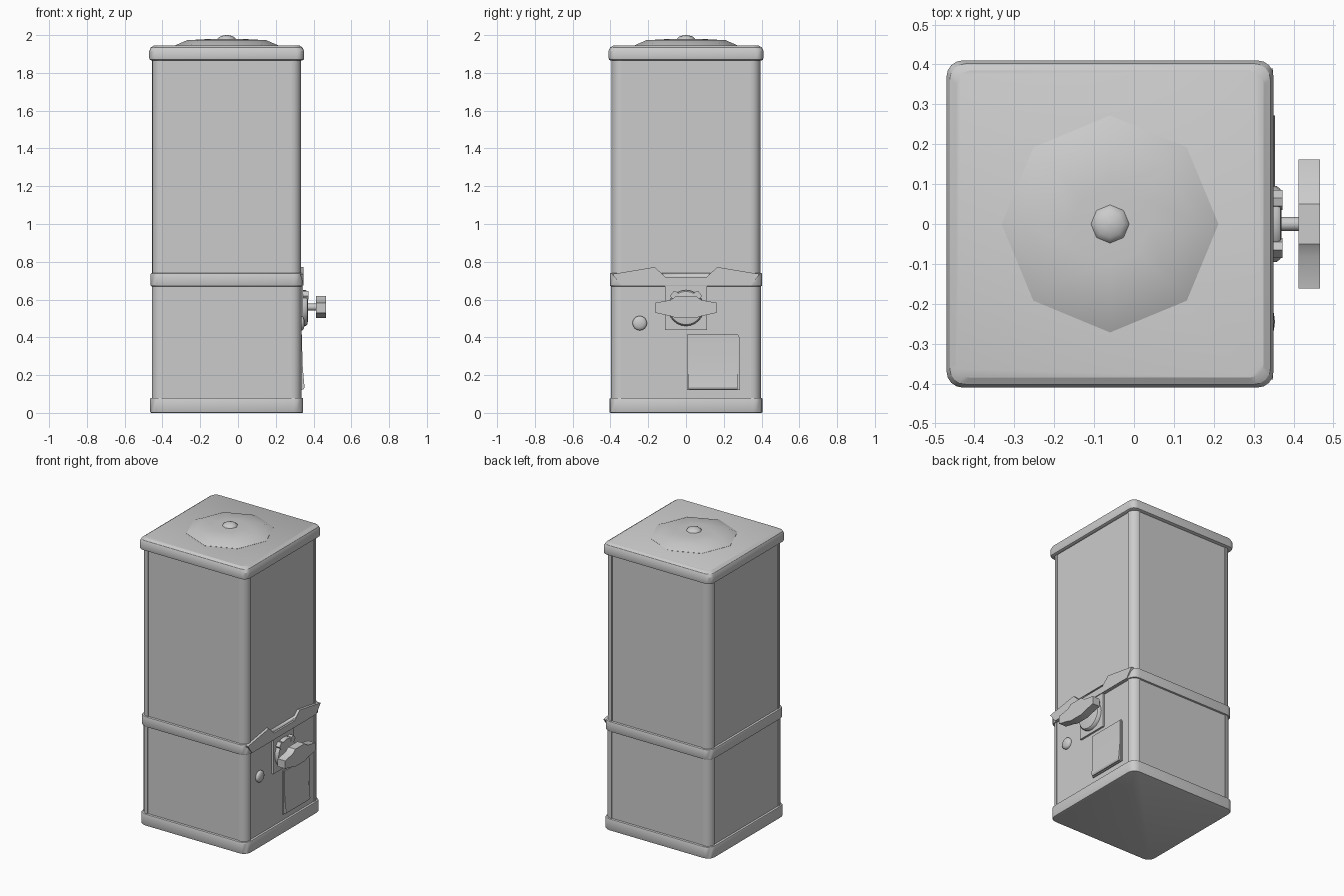
import bpy, bmesh, math

if "Cube" in bpy.data.objects:
    bpy.data.objects.remove(bpy.data.objects["Cube"])

CX = -0.06  # cabinet centre; the handle sticks out towards +x
grey = bpy.data.materials.new("light grey")
grey.diffuse_color = (0.6, 0.6, 0.6, 1)
grey.use_nodes = True
grey.node_tree.nodes["Principled BSDF"].inputs["Base Color"].default_value = grey.diffuse_color


def loft(name, rings, angle=30):
    """Skin a list of equal-length vertex rings and cap both ends."""
    bm = bmesh.new()
    rows = [[bm.verts.new(p) for p in r] for r in rings]
    n = len(rows[0])
    for a, b in zip(rows, rows[1:]):
        for i in range(n):
            j = (i + 1) % n
            bm.faces.new((a[i], a[j], b[j], b[i]))
    bm.faces.new(rows[0][::-1])
    bm.faces.new(rows[-1])
    bmesh.ops.recalc_face_normals(bm, faces=bm.faces[:])
    me = bpy.data.meshes.new(name)
    bm.to_mesh(me)
    bm.free()
    me.materials.append(grey)
    ob = bpy.data.objects.new(name, me)
    bpy.context.collection.objects.link(ob)
    bpy.ops.object.select_all(action='DESELECT')
    ob.select_set(True)
    bpy.context.view_layer.objects.active = ob
    bpy.ops.object.shade_smooth_by_angle(angle=math.radians(angle))
    return ob


def square(h, r, z, seg=4):
    """Rounded square outline."""
    pts = []
    for q, (sx, sy) in enumerate(((1, 1), (-1, 1), (-1, -1), (1, -1))):
        for k in range(seg + 1):
            a = math.pi / 2 * (q + k / seg)
            pts.append((CX + sx * (h - r) + r * math.cos(a),
                        sy * (h - r) + r * math.sin(a), z))
    return pts


def cabinet(h, r, z, step):
    """Rounded corner posts with slightly recessed panels between them."""
    pts = []
    for q in range(4):
        c, s = round(math.cos(q * math.pi / 2)), round(math.sin(q * math.pi / 2))
        arc = [(h - r + r * math.cos(a), h - r + r * math.sin(a))
               for a in (math.pi / 2 * k / 6 for k in range(7))]
        for x, y in [(h - step, h - r)] + arc + [(h - r, h - step)]:
            pts.append((CX + c * x - s * y, s * x + c * y, z))
    return pts


def band(name, h, r, z0, z1, bev):
    levels = ((h - bev, z0), (h - bev * .3, z0 + bev * .3), (h, z0 + bev),
              (h, z1 - bev), (h - bev * .3, z1 - bev * .3), (h - bev, z1))
    return loft(name, [square(k, r, z) for k, z in levels])


def prism(name, prof, x0, x1):
    """Extrude a (y, z) outline along x."""
    return loft(name, [[(x, y, z) for y, z in prof] for x in (x0, x1)])


def turned(name, y, z, prof, n=24, angle=40):
    """Lathe a list of (x, radius) around an axis parallel to x."""
    return loft(name, [[(x, y + r * math.cos(i * math.tau / n),
                         z + r * math.sin(i * math.tau / n)) for i in range(n)]
                       for x, r in prof], angle)


def lathe_z(name, prof, n=8, angle=60):
    return loft(name, [[(CX + r * math.cos(i * math.tau / n),
                         r * math.sin(i * math.tau / n), z) for i in range(n)]
                       for r, z in prof], angle)


# Cabinet
loft("lower_cabinet", [cabinet(.396, .052, z, .006) for z in (.04, .70)])
loft("upper_cabinet", [cabinet(.394, .052, z, .006) for z in (.70, 1.90)])

# Base and middle bands
band("base_band", .405, .05, 0, .08, .006)
middle = band("middle_band", .403, .05, .67, .74, .006)

# Notch in the band above the coin plate
notch = prism("notch_cutter", [(-.11, .72), (.11, .72), (.15, .76), (-.15, .76)], .336, .40)
cut = middle.modifiers.new("notch", 'BOOLEAN')
cut.object = notch
cut.solver = 'EXACT'
notch.hide_render = True
notch.hide_viewport = True

# Crested trim on the coin side
prism("crest_trim", [(-.345, .675), (.345, .675), (.39, .735), (.165, .772), (.11, .72),
                     (-.11, .72), (-.165, .772), (-.39, .735)], .33, .348)

# Lid, octagonal dome and top knob
loft("lid", [square(h, r, z) for h, r, z in (
    (.398, .035, 1.865), (.408, .04, 1.870), (.41, .04, 1.88), (.41, .04, 1.915),
    (.402, .04, 1.934), (.385, .035, 1.945))])
lathe_z("lid_dome", [(.272, 1.940), (.272, 1.946), (.21, 1.973), (.10, 1.979), (.01, 1.980)])
lathe_z("lid_knob", [(.05, 1.975), (.046, 1.984), (.034, 1.993), (.018, 1.998), (.003, 2.0)])

# Coin mechanism
prism("coin_plate", [(-.11, .44), (.11, .44), (.11, .672), (-.11, .672)], .32, .343)
turned("coin_disc", 0, .555, [(.33, .095), (.358, .095), (.367, .088), (.370, .07), (.370, .01)])
turned("handle_shaft", 0, .56, [(.36, .018), (.42, .018)], 12)
for s in (-1, 1):  # coin guides either side of the slot
    prism("coin_guide", [(s * .035, .615), (s * .07, .60), (s * .085, .62),
                         (s * .065, .645), (s * .045, .64)], .34, .372)

# Turning handle
half = [(.162, .53), (.162, .583), (.08, .598), (.05, .62)]
low = [(.05, .502), (.08, .512)]
right = low + half
prism("turning_handle", right + [(-y, z) for y, z in right[::-1]], .412, .467)

# Coin return button
turned("return_button", -.245, .475, [(.32, .038), (.340, .038), (.346, .033),
                                      (.351, .02), (.353, .004)])

# Chute frame and sloping flap
frame = [(.005, .12), (.285, .12), (.285, .395), (.275, .415), (.005, .415)]
prism("chute_frame", frame, .32, .338)
flap = [(.325, .41), (.339, .41), (.340, .33), (.343, .24), (.350, .16), (.353, .135),
        (.348, .125), (.325, .125)]
loft("chute_flap", [[(x, y, z) for x, z in flap] for y in (.012, .272)])
